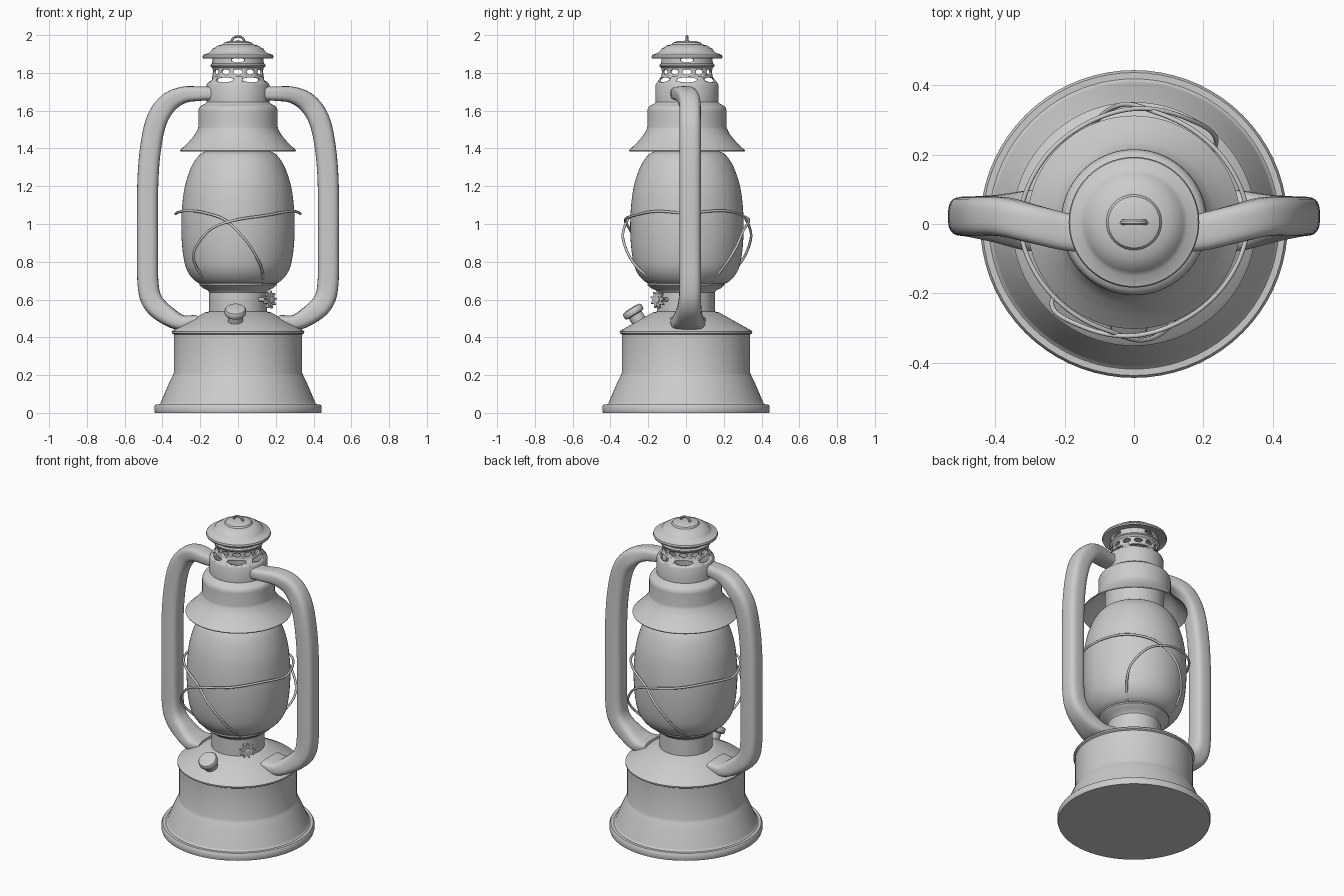
import bpy, bmesh, math
from mathutils import Vector, Matrix

if "Cube" in bpy.data.objects:
    bpy.data.objects.remove(bpy.data.objects["Cube"])

UP_Y = 0.005  # upper works sit a touch behind centre


def finish(name, bm, angle=35):
    bmesh.ops.remove_doubles(bm, verts=bm.verts, dist=1e-5)
    bmesh.ops.recalc_face_normals(bm, faces=bm.faces)
    me = bpy.data.meshes.new(name)
    bm.to_mesh(me)
    bm.free()
    ob = bpy.data.objects.new(name, me)
    bpy.context.collection.objects.link(ob)
    bpy.ops.object.select_all(action='DESELECT')
    ob.select_set(True)
    bpy.context.view_layer.objects.active = ob
    bpy.ops.object.shade_smooth_by_angle(angle=math.radians(angle))
    return ob


def spline(pts, n=6):
    """Catmull-Rom resampling of tuples of any length."""
    pts = [tuple(p) for p in pts]
    q = [pts[0]] + pts + [pts[-1]]
    out = []
    for i in range(1, len(q) - 2):
        for k in range(n):
            t = k / n
            out.append(tuple(0.5 * (2 * b + (c - a) * t + (2 * a - 5 * b + 4 * c - d) * t * t
                                    + (3 * b - a - 3 * c + d) * t ** 3)
                             for a, b, c, d in zip(*q[i - 1:i + 3])))
    return out + [pts[-1]]


def lathe(name, prof, y=0.0, closed=False, seg=72, matrix=None):
    bm = bmesh.new()
    rings = [[bm.verts.new((r * math.cos(2 * math.pi * k / seg), y + r * math.sin(2 * math.pi * k / seg), z))
              if r > 0 or k == 0 else None for k in range(seg)] for r, z in prof]
    rings = [[v if v else ring[0] for v in ring] for ring in rings]
    pairs = list(zip(rings, rings[1:])) + ([(rings[-1], rings[0])] if closed else [])
    for a, b in pairs:
        for k in range(seg):
            m = (k + 1) % seg
            face = list(dict.fromkeys((a[k], a[m], b[m], b[k])))
            if len(face) > 2:
                bm.faces.new(face)
    if matrix:
        bm.transform(matrix)
    return finish(name, bm)


def sweep(bm, path, sizes, ref, seg=8, power=1.0):
    """Sweep a superellipse; sizes = (half along ref axis, half across) per point."""
    path = [Vector(p) for p in path]
    rings = []
    for i, p in enumerate(path):
        t = (path[min(i + 1, len(path) - 1)] - path[max(i - 1, 0)]).normalized()
        s = ref(p)
        s = (s - t * s.dot(t)).normalized()
        n = t.cross(s)
        ring = []
        for k in range(seg):
            a = 2 * math.pi * (k + 0.5) / seg
            c, d = math.cos(a), math.sin(a)
            u = math.copysign(abs(c) ** power, c) * sizes[i][0]
            v = math.copysign(abs(d) ** power, d) * sizes[i][1]
            ring.append(bm.verts.new(p + s * u + n * v))
        rings.append(ring)
    for a, b in zip(rings, rings[1:]):
        for k in range(seg):
            m = (k + 1) % seg
            bm.faces.new((a[k], a[m], b[m], b[k]))
    bm.faces.new(rings[0])
    bm.faces.new(rings[-1])


# Fuel tank: flange, flared skirt, drum and sloping shoulder
lathe("fuel_tank", [(0, 0), (0.44, 0), (0.443, 0.01), (0.443, 0.035), (0.436, 0.045), (0.418, 0.045)]
      + spline([(0.41, 0.052), (0.388, 0.105), (0.362, 0.165), (0.345, 0.2)])
      + [(0.34, 0.212), (0.34, 0.415), (0.35, 0.421), (0.351, 0.43), (0.342, 0.438),
         (0.175, 0.532), (0.155, 0.536), (0, 0.536)])

# Burner and the cup holding the globe
lathe("burner", [(0, 0.52), (0.153, 0.52), (0.153, 0.638), (0.162, 0.65), (0.185, 0.66), (0.203, 0.676),
                 (0.203, 0.686), (0.19, 0.69), (0, 0.69)])

# Glass globe
lathe("globe", spline([(0.17, 0.675), (0.225, 0.697), (0.27, 0.755), (0.291, 0.84), (0.3, 0.96), (0.297, 1.08),
                       (0.281, 1.2), (0.246, 1.305), (0.205, 1.365), (0.17, 1.385)]), UP_Y)
lathe("globe_collar", [(0.168, 1.37), (0.175, 1.375), (0.172, 1.39), (0.17, 1.53)], UP_Y)

# Hood: closed shell with flared brim and stepped chimney
lathe("hood", [(0.305, 1.385), (0.307, 1.39)] + spline([(0.265, 1.43), (0.23, 1.472), (0.212, 1.505)], 4)
      + [(0.21, 1.515), (0.21, 1.595)] + spline([(0.209, 1.605), (0.2, 1.622), (0.175, 1.637)], 4)
      + [(0.167, 1.645), (0.167, 1.735), (0.162, 1.745), (0.15, 1.745), (0.15, 1.62), (0.165, 1.53),
         (0.203, 1.505), (0.225, 1.468), (0.262, 1.424)], UP_Y, closed=True)

# Pierced vent below the cap
vent = lathe("vent", [(0.164, 1.742), (0.135, 1.782), (0.135, 1.825), (0.146, 1.836), (0.146, 1.843), (0.138, 1.85),
                      (0.138, 1.89), (0.128, 1.89), (0.128, 1.85), (0.13, 1.84), (0.125, 1.825),
                      (0.125, 1.782), (0.152, 1.742)], closed=True)
cut = bmesh.new()
for count, offset, z, w, h in ((6, 0, 1.763, 0.054, 0.013), (12, 0, 1.805, 0.024, 0.014),
                               (4, 0, 1.868, 0.033, 0.012)):
    for k in range(count):
        m = (Matrix.Rotation(2 * math.pi * k / count + offset, 4, 'Z') @ Matrix.Translation((0.16, 0, z))
             @ Matrix.Rotation(math.pi / 2, 4, 'Y') @ Matrix.Diagonal((h, w, 1, 1)))
        bmesh.ops.create_cone(cut, cap_ends=True, segments=16, radius1=1, radius2=1, depth=0.1, matrix=m)
cutter = finish("vent_cutter", cut)
mod = vent.modifiers.new("holes", 'BOOLEAN')
mod.operation, mod.object, mod.solver = 'DIFFERENCE', cutter, 'EXACT'
bpy.ops.object.select_all(action='DESELECT')
vent.select_set(True)
bpy.context.view_layer.objects.active = vent
bpy.ops.object.modifier_apply(modifier=mod.name)
bpy.data.objects.remove(cutter)
vent.location.y = UP_Y

# Cap with stepped dome
lathe("cap", [(0, 1.885), (0.176, 1.882), (0.185, 1.877), (0.188, 1.885), (0.185, 1.895), (0.155, 1.905),
              (0.142, 1.915), (0.135, 1.928), (0.118, 1.937), (0.108, 1.945), (0.08, 1.951),
              (0.074, 1.96), (0.05, 1.968), (0, 1.971)], UP_Y)

# Lifting loop on the cap
bm = bmesh.new()
arch = [(-0.042, UP_Y, 1.962)] + [(0.034 * math.cos(a), UP_Y, 1.962 + 0.031 * math.sin(a))
                                  for a in [math.pi * (1 - k / 16) for k in range(1, 16)]] + [(0.042, UP_Y, 1.962)]
sweep(bm, arch, [(0.012 if i in (0, len(arch) - 1) else 0.008, 0.007) for i in range(len(arch))],
      lambda p: Vector((0, 1, 0)))
finish("cap_loop", bm)

# Side tubes: x, y, z, half width, half thickness; mirrored left and right
tube = spline([(0.13, -0.03, 1.69, 0.052, 0.036), (0.2, -0.022, 1.69, 0.054, 0.038),
               (0.29, 0.0, 1.683, 0.055, 0.044), (0.37, 0.02, 1.64, 0.056, 0.053),
               (0.43, 0.022, 1.55, 0.057, 0.056), (0.463, 0.022, 1.4, 0.057, 0.056),
               (0.478, 0.022, 1.2, 0.057, 0.056), (0.479, 0.022, 0.9, 0.057, 0.056),
               (0.476, 0.022, 0.68, 0.057, 0.056), (0.45, 0.02, 0.585, 0.06, 0.056),
               (0.385, 0.015, 0.522, 0.07, 0.052), (0.3, 0.01, 0.478, 0.088, 0.042),
               (0.215, 0.01, 0.49, 0.094, 0.03)], 6)
for name, sx in (("left_side_tube", -1), ("right_side_tube", 1)):
    bm = bmesh.new()
    sweep(bm, [(sx * p[0], p[1], p[2]) for p in tube], [p[3:] for p in tube],
          lambda p: Vector((0, 1, 0)), seg=24, power=0.62)
    finish(name, bm, 50)

# Guard wires: angle from front, height, radius; repeated half a turn round
wires = ([(-90, 1.055, 0.33), (-60, 1.07, 0.318), (-35, 1.06, 0.315), (-12, 1.02, 0.322), (6, 0.92, 0.34),
          (23, 0.785, 0.3), (38, 0.685, 0.205)],
         [(90, 1.055, 0.33), (60, 1.067, 0.318), (27, 1.045, 0.315), (-3, 1.02, 0.328), (-26, 0.97, 0.335),
          (-42, 0.865, 0.342), (-48, 0.785, 0.305), (-52, 0.685, 0.205)])
bm = bmesh.new()
for turn in (0, 180):
    for w in wires:
        path = [(r * math.sin(math.radians(a + turn)), UP_Y - r * math.cos(math.radians(a + turn)), z)
                for a, z, r in spline(w, 8)]
        sweep(bm, path, [(0.007, 0.007)] * len(path), lambda p: Vector((p.x, p.y, 0)))
finish("globe_guard", bm, 60)

# Filler cap, tilted square to the tank shoulder
tilt = Matrix.Translation((-0.014, -0.24, 0.472)) @ Matrix.Rotation(math.radians(32), 4, 'X')
lathe("filler_cap", [(0, 0), (0.04, 0), (0.04, 0.055), (0.054, 0.06), (0.057, 0.066), (0.057, 0.085),
                     (0.052, 0.093), (0.03, 0.098), (0, 0.098)], seg=32, matrix=tilt)

# Wick wheel: toothed disc on a spindle
aim = Matrix.Translation((0.1, -0.088, 0.6)) @ Vector((0.75, -0.66, 0)).to_track_quat('Z', 'Y').to_matrix().to_4x4()
lathe("wick_spindle", [(0, 0), (0.011, 0), (0.011, 0.08), (0.02, 0.08), (0.02, 0.106), (0, 0.11)], seg=16, matrix=aim)
bm = bmesh.new()
rim = [(0.047 if k % 4 < 2 else 0.03, 2 * math.pi * (k + (0.15 if k % 2 == 0 else -0.15)) / 36) for k in range(36)]
face = bm.faces.new([bm.verts.new((r * math.cos(a), r * math.sin(a), 0.084)) for r, a in rim])
ext = bmesh.ops.extrude_face_region(bm, geom=[face])
bmesh.ops.translate(bm, vec=(0, 0, 0.016), verts=[v for v in ext["geom"] if isinstance(v, bmesh.types.BMVert)])
bm.transform(aim)
finish("wick_wheel", bm)
